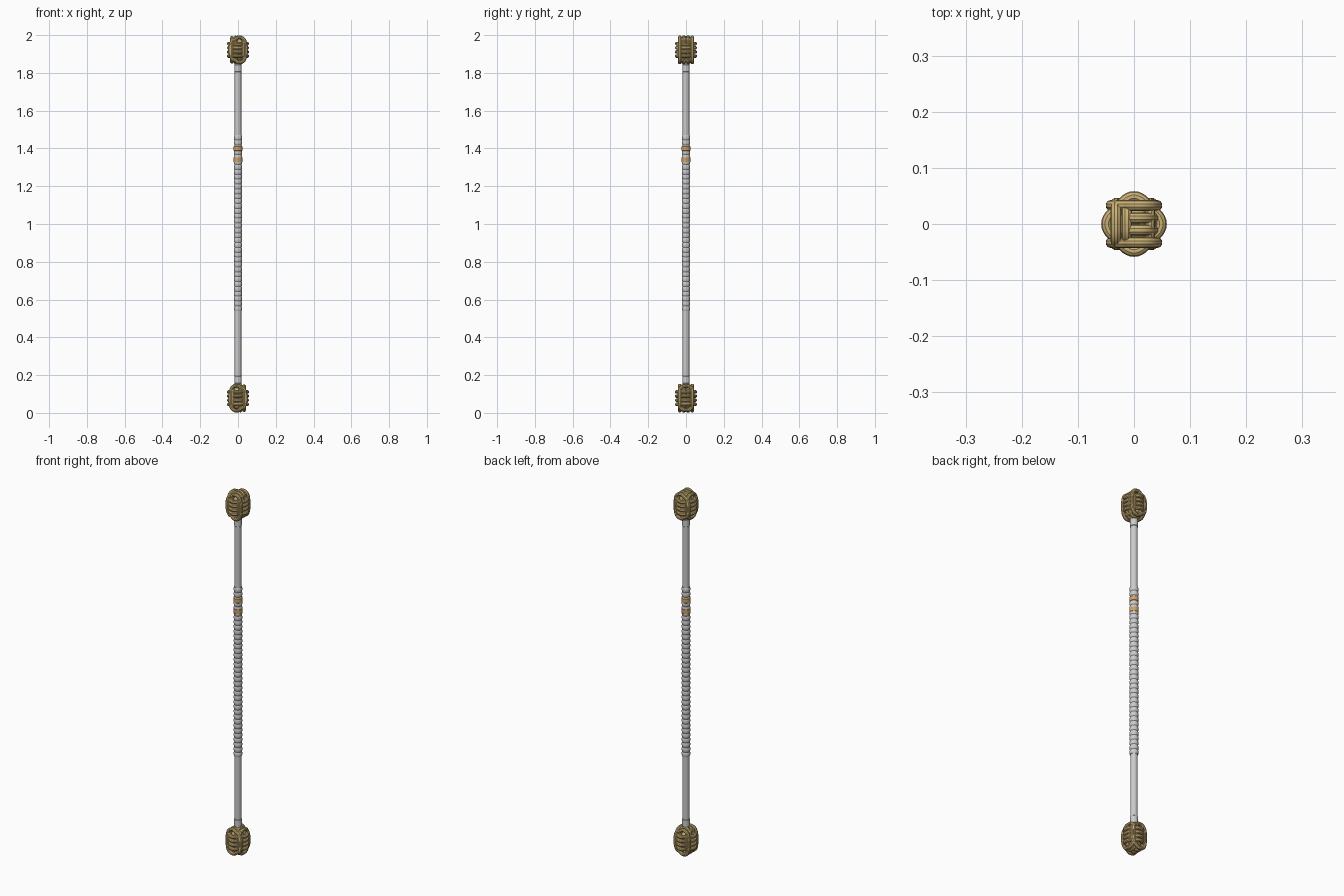
import bpy
from math import sin, cos, tanh, tau, pi, copysign

cube = bpy.data.objects.get("Cube")
if cube:
    bpy.data.objects.remove(cube, do_unlink=True)


def material(name, color):
    mat = bpy.data.materials.new(name)
    mat.use_nodes = True
    mat.diffuse_color = color
    mat.node_tree.nodes["Principled BSDF"].inputs["Base Color"].default_value = color
    return mat


ROPE = material("tan_rope", (0.60, 0.44, 0.18, 1))
BAND = material("orange_tan", (0.62, 0.37, 0.13, 1))


def finish(obj, mat=None):
    if mat:
        obj.data.materials.append(mat)
    bpy.ops.object.select_all(action='DESELECT')
    obj.select_set(True)
    bpy.context.view_layer.objects.active = obj
    bpy.ops.object.shade_smooth_by_angle()


def lathe(name, profile, mat=None, sides=24):
    """Revolve (radius, height) points around z and cap both ends."""
    verts = [(r * cos(tau * i / sides), r * sin(tau * i / sides), z)
             for r, z in profile for i in range(sides)]
    faces = []
    for j in range(len(profile) - 1):
        for i in range(sides):
            a, b = j * sides + i, j * sides + (i + 1) % sides
            faces.append((a, b, b + sides, a + sides))
    faces.append(tuple(reversed(range(sides))))
    faces.append(tuple(range(len(verts) - sides, len(verts))))
    mesh = bpy.data.meshes.new(name)
    mesh.from_pydata(verts, [], faces)
    obj = bpy.data.objects.new(name, mesh)
    bpy.context.collection.objects.link(obj)
    finish(obj, mat)


def power(v, n):
    return copysign(abs(v) ** (2 / n), v)


# Knot strands as closed paths around the knot centre
def hoop(z):
    path = []
    for i in range(64):
        t = tau * i / 64
        r = 0.0445 + 0.0042 * cos(4 * t)
        path.append((r * cos(t), r * sin(t), z))
    return path


def upright(offset, half_width, along_x):
    path = []
    for i in range(72):
        t = tau * i / 72
        u = half_width * power(cos(t), 3)
        if along_x:
            # crosses over on one half, under on the other
            height = 0.0625 + 0.006 * tanh((u + 0.008) / 0.006)
            height *= 1 - 25 * offset ** 2
        else:
            height = 0.066 if offset < 0 else 0.057
            height *= 1 - 35 * offset ** 2
        z = height * power(sin(t), 3)
        path.append((u, offset, z) if along_x else (offset, u, z))
    return path


def knot(name, centre, turn):
    curve = bpy.data.curves.new(name, 'CURVE')
    curve.dimensions = '3D'
    curve.bevel_depth = 0.0098
    curve.bevel_resolution = 3
    paths = [hoop(0.022 * (k - 1.5)) for k in range(4)]
    paths += [upright(y, w, True) for y, w in
              ((-0.033, 0.041), (-0.011, 0.036), (0.011, 0.036), (0.033, 0.041))]
    paths += [upright(x, w, False) for x, w in
              ((-0.032, 0.037), (-0.013, 0.034), (0.028, 0.037))]
    for path in paths:
        spline = curve.splines.new('POLY')
        spline.points.add(len(path) - 1)
        spline.use_cyclic_u = True
        for point, co in zip(spline.points, path):
            point.co = (*co, 1)
    source = bpy.data.objects.new(name + "_path", curve)
    bpy.context.collection.objects.link(source)
    bpy.context.view_layer.update()
    mesh = bpy.data.meshes.new_from_object(
        source.evaluated_get(bpy.context.evaluated_depsgraph_get()))
    bpy.data.objects.remove(source, do_unlink=True)
    obj = bpy.data.objects.new(name, mesh)
    bpy.context.collection.objects.link(obj)
    obj.location.z = centre
    obj.rotation_euler.y = turn
    finish(obj, ROPE)

    # Filling so the gaps between strands stay closed
    bpy.ops.mesh.primitive_uv_sphere_add(segments=24, ring_count=16,
                                         location=(0, 0, centre))
    core = bpy.context.object
    core.name = name + "_core"
    core.scale = (0.041, 0.041, 0.06)
    finish(core, ROPE)


# Shaft and end collars
lathe("shaft", [(0.0175, 0.08), (0.0175, 1.92)])
for label, z in (("lower", 0.175), ("upper", 1.825)):
    lathe(label + "_collar", [(0.017, z - 0.021), (0.0195, z - 0.018),
                              (0.0195, z + 0.018), (0.017, z + 0.021)])

# Ribbed grip
BOTTOM, TOP, RIBS, STEPS = 0.54, 1.47, 36, 6
count = RIBS * STEPS
ribs = [(0.0192 + 0.0026 * abs(sin(pi * k / STEPS)) ** 0.7,
         BOTTOM + (TOP - BOTTOM) * k / count) for k in range(count + 1)]
lathe("ribbed_grip", ribs)

# Two coloured bands on the grip
for label, z in (("lower", 1.34), ("upper", 1.40)):
    lathe(label + "_band", [(0.020, z - 0.014), (0.0228, z - 0.011),
                            (0.0228, z + 0.011), (0.020, z + 0.014)], BAND)

# Woven knots at both ends
knot("upper_knot", 1.9217, 0)
knot("lower_knot", 0.0783, pi)
